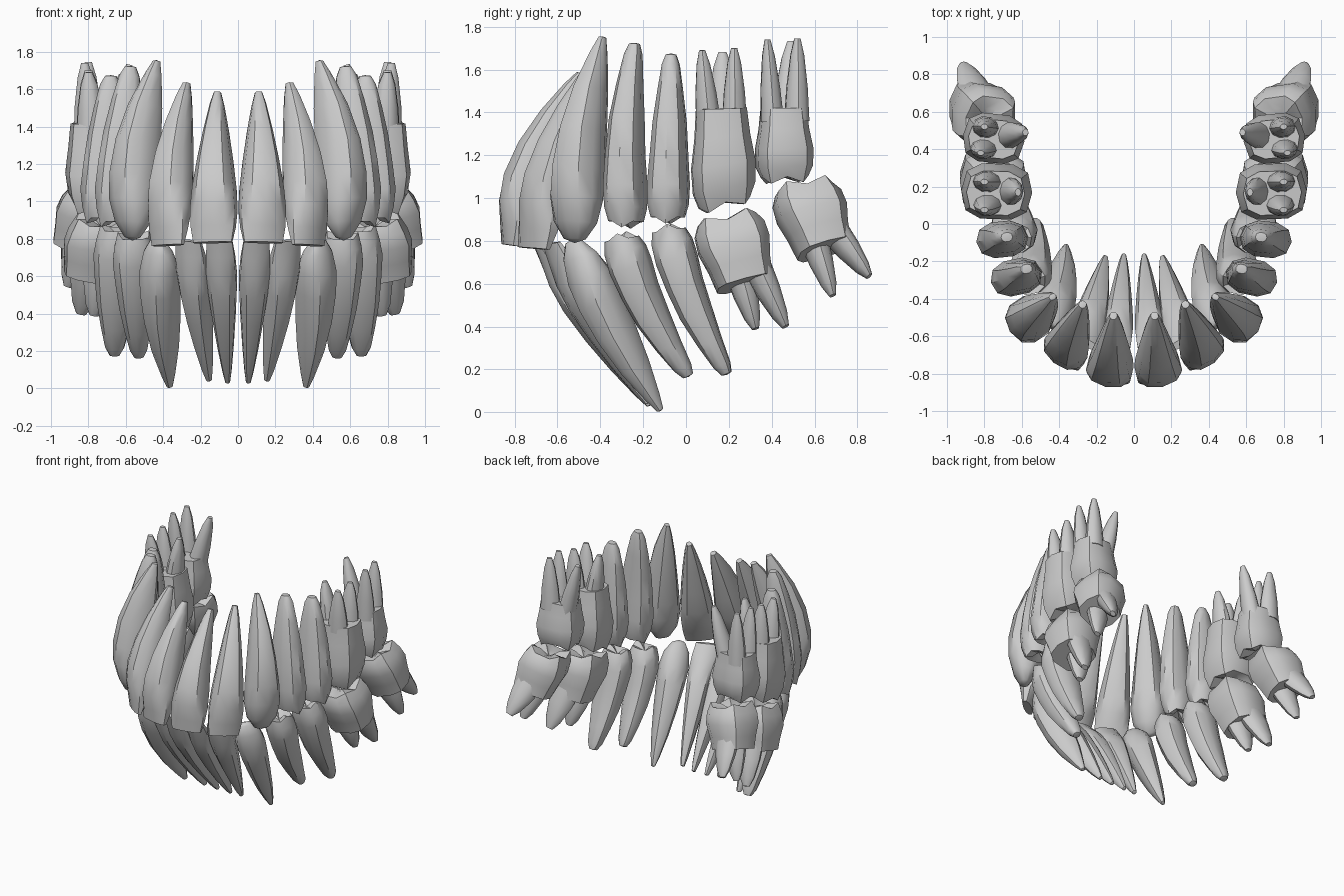
import bpy, bmesh, math
from mathutils import Vector as V

if "Cube" in bpy.data.objects:
    bpy.data.objects.remove(bpy.data.objects["Cube"])

N = 10


def ring(bm, c, axis, ang, w, d, box=1.0):
    """Closed loop across the tooth axis: w along the arch, d cheek to tongue."""
    a = V(axis).normalized()
    md = V((math.cos(ang), math.sin(ang), 0))
    md = (md - a * md.dot(a)).normalized()
    bl = md.cross(a).normalized()
    out = V((math.sin(ang), -math.cos(ang), 0))
    if bl.dot(out) < 0:
        bl = -bl
    pw = lambda s: math.copysign(abs(s) ** box, s)
    loop = []
    for i in range(N):
        t = 2 * math.pi * i / N + math.pi / N
        loop.append(bm.verts.new(c + md * pw(math.cos(t)) * w / 2 + bl * pw(math.sin(t)) * d / 2))
    return loop


def skin(bm, loops):
    for a, b in zip(loops, loops[1:]):
        for i in range(N):
            j = (i + 1) % N
            bm.faces.new((a[i], a[j], b[j], b[i]))


def fan(bm, loop, p):
    v = bm.verts.new(p)
    for i in range(N):
        bm.faces.new((loop[i], loop[(i + 1) % N], v))


def finish(bm, name):
    bmesh.ops.recalc_face_normals(bm, faces=bm.faces)
    me = bpy.data.meshes.new(name)
    bm.to_mesh(me)
    bm.free()
    ob = bpy.data.objects.new(name, me)
    bpy.context.collection.objects.link(ob)
    ob.modifiers.new("Mirror", 'MIRROR').use_clip = False
    bpy.ops.object.select_all(action='DESELECT')
    ob.select_set(True)
    bpy.context.view_layer.objects.active = ob
    bpy.ops.object.shade_smooth_by_angle(angle=math.radians(40))


def biting_surface(bm, loop, c, up, cusps):
    """Raised cusps on the rim with a sunken fissure in the middle."""
    inner = [bm.verts.new(c.lerp(v.co, 0.5) - up * 0.015) for v in loop]
    for i in cusps:
        loop[i].co += up * 0.03
        inner[i].co += up * 0.03
    skin(bm, [loop, inner])
    fan(bm, inner, c - up * 0.035)


# Profiles: (distance along tooth, width factor, depth factor)
INCISOR = [(0, .86, .25), (.1, .97, .5), (.22, 1, .85), (.36, .92, 1), (.55, .74, .92),
           (.75, .52, .68), (.92, .3, .38), (1, .16, .18)]
CANINE = [(.02, .45, .25), (.1, .85, .6), (.22, 1, .9), (.36, .92, 1), (.55, .76, .95),
          (.75, .55, .72), (.92, .3, .36), (1, .13, .15)]
PREMOLAR = [(0, .8, .72), (.08, .97, .9), (.2, 1, 1), (.38, .9, .92), (.58, .8, .8),
            (.78, .6, .6), (.94, .42, .4), (1, .25, .22)]
MOLAR = [(0, .82, .76), (.15, .98, .93), (.4, 1, 1), (.7, .86, .9), (1, .78, .82)]


def tooth(name, prof, crown, tip, w, d, deg, bow=(0, 0, 0)):
    bm = bmesh.new()
    c, t, bow, ang = V(crown), V(tip), V(bow), math.radians(deg)
    axis = (t - c).normalized()
    flat = V((0, 0, math.copysign(1, axis.z)))
    loops = []
    for s, fw, fd in prof:
        p = c.lerp(t, s) + bow * math.sin(math.pi * s)
        loops.append(ring(bm, p, flat.lerp(axis, min(1, .4 + 2 * s)), ang, w * fw, d * fd, .85))
    skin(bm, loops)
    if prof is PREMOLAR:
        biting_surface(bm, loops[0], c, -flat, (2, 7))
    else:
        fan(bm, loops[0], c)
    fan(bm, loops[-1], t + axis * .005)
    finish(bm, name)


def molar(name, crown, neck, up, tips, w, d, deg):
    bm = bmesh.new()
    c, n, up, ang = V(crown), V(neck), V(up).normalized(), math.radians(deg)
    axis = (n - c).normalized()
    loops = [ring(bm, c.lerp(n, s), (-up).lerp(axis, s), ang, w * fw, d * fd, .7)
             for s, fw, fd in MOLAR]
    skin(bm, loops)
    biting_surface(bm, loops[0], c, up, (1, 3, 6, 8))
    fan(bm, loops[-1], n)
    # separate tapering roots start inside the neck
    for t, rw, rd in tips:
        t = V(t)
        side = t - n
        side -= axis * side.dot(axis)
        b = n - axis * .06 + side.normalized() * min(side.length, .075)
        rl = [ring(bm, b.lerp(t, s), t - b, ang, rw * f, rd * f) for s, f in
              ((0, 1), (.4, .85), (.8, .55), (1, .25))]
        skin(bm, rl)
        fan(bm, rl[0], b)
        fan(bm, rl[-1], t)
    finish(bm, name)


# Upper arch
tooth("upper_central_incisor", INCISOR, (.135, -.82, .78), (.11, -.49, 1.58), .255, .25, 14, (.0, -.04, 0))
tooth("upper_lateral_incisor", INCISOR, (.375, -.71, .765), (.275, -.43, 1.63), .25, .24, 40, (.02, -.03, 0))
tooth("upper_canine", CANINE, (.565, -.52, .79), (.435, -.39, 1.75), .25, .27, 56, (.04, -.03, 0))
tooth("upper_first_premolar", PREMOLAR, (.635, -.28, .89), (.575, -.24, 1.72), .2, .28, 78, (.01, -.02, 0))
tooth("upper_second_premolar", PREMOLAR, (.71, -.085, .91), (.68, -.07, 1.67), .2, .28, 84)
molar("upper_first_molar", (.73, .18, .98), (.74, .165, 1.42), (0, .25, -1),
      [((.8, .075, 1.69), .12, .16), ((.8, .225, 1.7), .12, .16), ((.62, .17, 1.68), .16, .13)],
      .31, .38, 92)
molar("upper_second_molar", (.75, .46, 1.1), (.75, .455, 1.42), (0, .05, -1),
      [((.82, .38, 1.74), .11, .15), ((.8, .52, 1.745), .12, .15), ((.58, .49, 1.73), .15, .13)],
      .27, .33, 96)

# Lower arch
tooth("lower_central_incisor", INCISOR, (.098, -.69, .79), (.055, -.17, .035), .165, .17, 10)
tooth("lower_lateral_incisor", INCISOR, (.265, -.63, .79), (.155, -.18, .045), .18, .18, 30)
tooth("lower_canine", CANINE, (.43, -.53, .81), (.365, -.12, .01), .21, .22, 50, (.01, -.02, 0))
tooth("lower_first_premolar", PREMOLAR, (.56, -.3, .81), (.53, .01, .17), .2, .24, 76, (0, -.035, 0))
tooth("lower_second_premolar", PREMOLAR, (.64, -.08, .85), (.66, .19, .18), .2, .26, 84, (0, -.03, 0))
molar("lower_first_molar", (.73, .19, .9), (.785, .275, .6), (0, -.25, 1),
      [((.77, .325, .39), .14, .2), ((.84, .465, .4), .14, .22)], .35, .36, 92)
molar("lower_second_molar", (.775, .55, 1.04), (.855, .645, .76), (-.2, -.2, 1),
      [((.91, .685, .545), .13, .19), ((.91, .855, .635), .13, .2)], .33, .34, 98)
